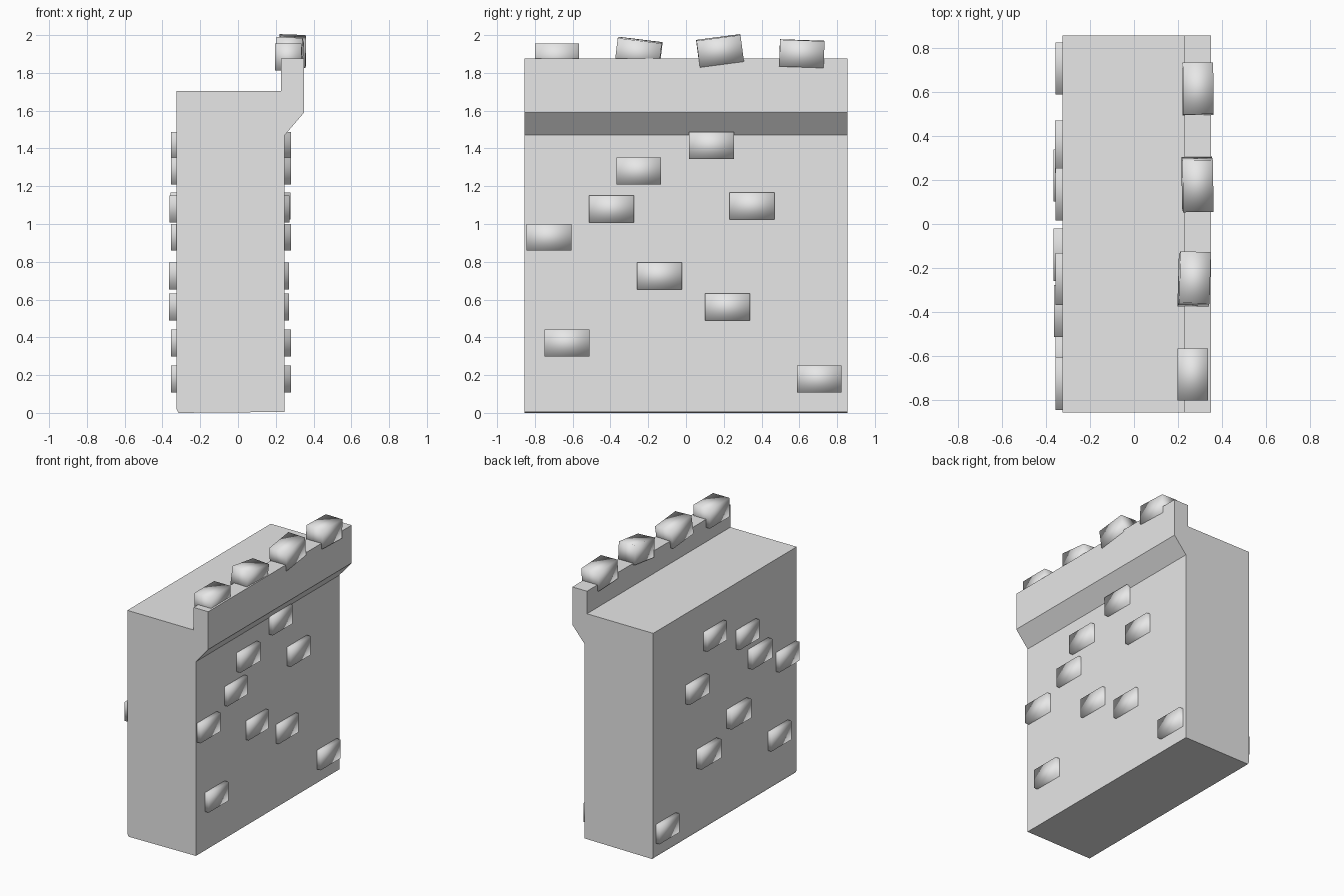
import bpy
import bmesh
from math import radians
from mathutils import Euler, Matrix, Vector

default = bpy.data.objects.get("Cube")
if default:
    bpy.data.objects.remove(default, do_unlink=True)

stone = bpy.data.materials.new("pale_stone")
stone.use_nodes = True
stone.diffuse_color = (0.8, 0.8, 0.8, 1)
stone.node_tree.nodes["Principled BSDF"].inputs["Base Color"].default_value = stone.diffuse_color


def make_object(name, bm, smooth=False):
    bmesh.ops.recalc_face_normals(bm, faces=bm.faces[:])
    mesh = bpy.data.meshes.new(name)
    for face in bm.faces:
        face.smooth = smooth
    bm.to_mesh(mesh)
    bm.free()
    mesh.materials.append(stone)
    obj = bpy.data.objects.new(name, mesh)
    bpy.context.collection.objects.link(obj)
    return obj


def brick(name, center, size, tilt=(0, 0, 0)):
    """Softly shaded stone block."""
    bm = bmesh.new()
    turn = Euler([radians(a) for a in tilt]).to_matrix().to_4x4()
    place = Matrix.Translation(center) @ turn @ Matrix.Diagonal((*size, 1))
    bmesh.ops.create_cube(bm, size=1, matrix=place)
    return make_object(name, bm, smooth=True)


# Wall: side profile (x, z) with walkway, parapet and overhang, extruded along y
HALF = 0.855
profile = [(-0.315, 0), (0.247, 0.005), (0.247, 1.47), (0.35, 1.59), (0.35, 1.875),
           (0.228, 1.875), (0.228, 1.705), (-0.325, 1.705), (-0.325, 0.02)]
bm = bmesh.new()
base = bm.faces.new([bm.verts.new((x, -HALF, z)) for x, z in profile])
swept = bmesh.ops.extrude_face_region(bm, geom=[base], use_keep_orig=True)
bmesh.ops.translate(bm, vec=Vector((0, 2 * HALF, 0)),
                    verts=[v for v in swept["geom"] if isinstance(v, bmesh.types.BMVert)])
make_object("wall", bm)

# Through-stones that show on both wall faces: x offset, y, z
through = [(-0.038, -0.725, 0.93), (-0.038, -0.63, 0.37), (-0.045, -0.395, 1.08),
           (-0.038, -0.25, 1.28), (-0.048, -0.14, 0.725), (-0.038, 0.135, 1.415),
           (-0.04, 0.35, 1.095), (-0.048, 0.22, 0.56), (-0.038, 0.705, 0.18)]
for i, center in enumerate(through):
    brick(f"through_stone_{i + 1}", center, (0.635, 0.237, 0.142))

# Loose stones along the parapet: centre and tilt
merlons = [((0.266, -0.683, 1.884), (0, 0, 0)),
           ((0.273, -0.251, 1.903), (-7, 3, -2)),
           ((0.288, 0.18, 1.917), (7.5, 2, 1)),
           ((0.290, 0.613, 1.902), (-2, 1, 0.5))]
for i, (center, tilt) in enumerate(merlons):
    brick(f"parapet_stone_{i + 1}", center, (0.138, 0.235, 0.142), tilt)
